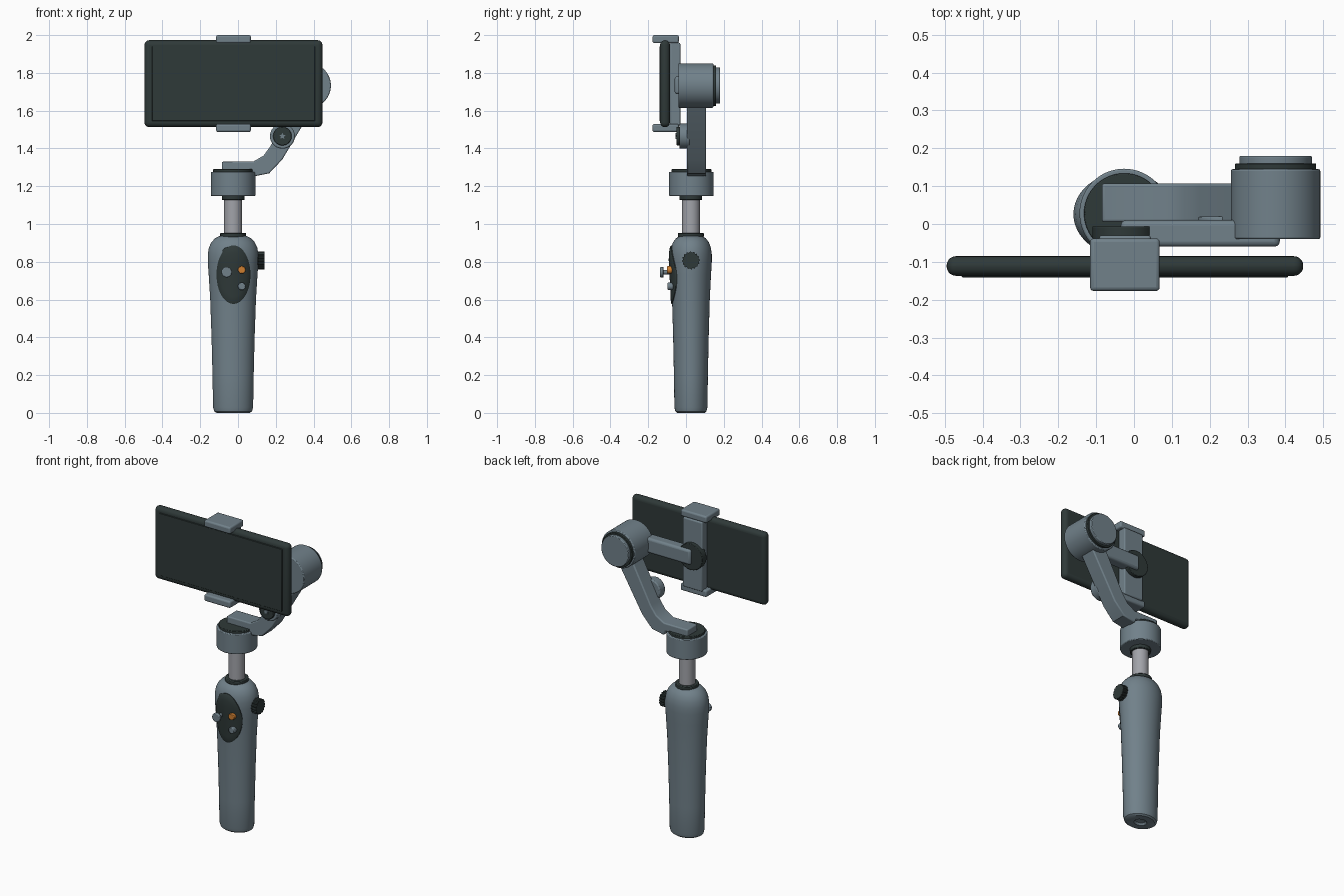
import bpy, bmesh, math
from mathutils import Matrix, Vector

if "Cube" in bpy.data.objects:
    bpy.data.objects.remove(bpy.data.objects["Cube"])


def material(name, rgb):
    m = bpy.data.materials.new(name)
    m.diffuse_color = (*rgb, 1)
    m.use_nodes = True
    m.node_tree.nodes["Principled BSDF"].inputs["Base Color"].default_value = m.diffuse_color
    return m


GREY = material("slate grey", (0.165, 0.22, 0.255))
DARK = material("charcoal", (0.028, 0.041, 0.040))
SILVER = material("silver", (0.36, 0.37, 0.40))
ORANGE = material("orange", (0.62, 0.21, 0.03))
CX, CY = -0.026, 0.026          # vertical axis of the handle


def finish(bm, name, mat, bevel=0, segs=3, smooth=True):
    bmesh.ops.recalc_face_normals(bm, faces=bm.faces)
    me = bpy.data.meshes.new(name)
    bm.to_mesh(me)
    bm.free()
    ob = bpy.data.objects.new(name, me)
    bpy.context.collection.objects.link(ob)
    me.materials.append(mat)
    if bevel:
        b = ob.modifiers.new("bevel", 'BEVEL')
        b.width, b.segments, b.limit_method = bevel, segs, 'ANGLE'
        b.angle_limit = math.radians(40)
    if smooth:
        bpy.ops.object.select_all(action='DESELECT')
        ob.select_set(True)
        bpy.context.view_layer.objects.active = ob
        bpy.ops.object.shade_smooth_by_angle(angle=math.radians(35))
    return ob


def box(name, mat, x, y, z, bevel=0.01, segs=3):
    bm = bmesh.new()
    bmesh.ops.create_cube(bm, size=1)
    for v in bm.verts:
        v.co = Vector([(r[0] + r[1]) / 2 + c * (r[1] - r[0])
                       for r, c in zip((x, y, z), v.co)])
    return finish(bm, name, mat, bevel, segs)


def prism(name, mat, pts, y0, y1, bevel=0):
    """Extrude an x-z outline from y0 to y1."""
    bm = bmesh.new()
    f = bm.faces.new([bm.verts.new((x, y0, z)) for x, z in pts])
    r = bmesh.ops.extrude_face_region(bm, geom=[f])
    for v in r["geom"]:
        if isinstance(v, bmesh.types.BMVert):
            v.co.y = y1
    return finish(bm, name, mat, bevel)


def cyl(name, mat, axis, c, r, a, b, bevel=0, n=48):
    """Cylinder from a to b along an axis; c is the centre in the other two."""
    bm = bmesh.new()
    rot = {'x': Matrix.Rotation(math.pi / 2, 4, 'Y'),
           'y': Matrix.Rotation(math.pi / 2, 4, 'X'), 'z': Matrix()}[axis]
    m = (a + b) / 2
    pos = {'x': (m, *c), 'y': (c[0], m, c[1]), 'z': (*c, m)}[axis]
    bmesh.ops.create_cone(bm, cap_ends=True, segments=n, radius1=r, radius2=r,
                          depth=abs(b - a), matrix=Matrix.Translation(pos) @ rot)
    return finish(bm, name, mat, bevel, 2)


# --- handle: oval lathe with a dimple underneath
PROFILE = [(0.0, 0.02), (0.03, 0.012), (0.04, 0.0), (0.088, 0.0), (0.1, 0.008),
           (0.106, 0.03), (0.109, 0.2), (0.114, 0.4), (0.121, 0.6), (0.129, 0.73),
           (0.134, 0.8), (0.134, 0.84), (0.128, 0.875), (0.115, 0.903),
           (0.095, 0.925), (0.072, 0.936), (0.0, 0.937)]
RATIO = 0.825
bm = bmesh.new()
N = 48
rings = []
for r, z in PROFILE:
    if r == 0:
        rings.append([bm.verts.new((CX, CY, z))])
    else:
        rings.append([bm.verts.new((CX + r * math.cos(2 * math.pi * i / N),
                                    CY + RATIO * r * math.sin(2 * math.pi * i / N), z))
                      for i in range(N)])
for a, b in zip(rings, rings[1:]):
    for i in range(N):
        j = (i + 1) % N
        ring = [a[i % len(a)], a[j % len(a)], b[j % len(b)], b[i % len(b)]]
        bm.faces.new(list(dict.fromkeys(ring)))
finish(bm, "handle", GREY)


def grip_y(x, z):
    """Front surface of the handle."""
    for (r0, z0), (r1, z1) in zip(PROFILE[5:], PROFILE[6:]):
        if z0 <= z <= z1:
            r = r0 + (r1 - r0) * (z - z0) / (z1 - z0)
            return CY - RATIO * math.sqrt(max(r * r - (x - CX) ** 2, 0))
    return CY


# --- oval control panel hugging the front of the handle
bm = bmesh.new()
center = bm.verts.new((-0.024, grip_y(-0.024, 0.732) - 0.007, 0.732))
prev = None
for k, lift in [(0.25, 0.007), (0.5, 0.007), (0.75, 0.007), (0.95, 0.007),
                (1.0, 0.004), (1.0, -0.01)]:
    ring = []
    for i in range(N):
        t = 2 * math.pi * i / N
        x, z = -0.024 + 0.09 * k * math.cos(t), 0.732 + 0.155 * k * math.sin(t)
        ring.append(bm.verts.new((x, grip_y(x, z) - lift, z)))
    for i in range(N):
        j = (i + 1) % N
        bm.faces.new([center, ring[i], ring[j]] if prev is None
                     else [prev[i], ring[i], ring[j], prev[j]])
    prev = ring
finish(bm, "control_panel", DARK)

# --- panel controls
bm = bmesh.new()
bmesh.ops.create_uvsphere(bm, u_segments=24, v_segments=12, radius=1,
                          matrix=Matrix.Translation((-0.038, -0.074, 0.853))
                          @ Matrix.Diagonal((0.045, 0.013, 0.027, 1)))
finish(bm, "panel_hood", DARK)
cyl("joystick_stem", GREY, 'y', (-0.06, 0.745), 0.012, -0.12, -0.06, n=24)
cyl("joystick_cap", GREY, 'y', (-0.06, 0.745), 0.028, -0.137, -0.118, 0.005, 32)
cyl("record_button", ORANGE, 'y', (0.02, 0.757), 0.02, -0.1, -0.06, 0.004, 32)
cyl("mode_button", GREY, 'y', (0.02, 0.67), 0.02, -0.097, -0.06, 0.004, 32)

# --- fluted side wheel
cyl("wheel_stem", DARK, 'x', (CY, 0.807), 0.03, 0.09, 0.12, n=24)
bm = bmesh.new()
TEETH = 64
wheel = [bm.verts.new((0.106, CY + r * math.cos(t), 0.807 + r * math.sin(t)))
         for t, r in ((2 * math.pi * i / TEETH, 0.047 if i % 4 < 2 else 0.042)
                      for i in range(TEETH))]
r = bmesh.ops.extrude_face_region(bm, geom=[bm.faces.new(wheel)])
for v in r["geom"]:
    if isinstance(v, bmesh.types.BMVert):
        v.co.x = 0.14
finish(bm, "side_wheel", DARK, smooth=False)

# --- extension pole and collars
C = (CX, CY)
cyl("lower_collar", DARK, 'z', C, 0.068, 0.93, 0.953, 0.004)
cyl("pole", SILVER, 'z', C, 0.048, 0.94, 1.14)
cyl("upper_collar", DARK, 'z', C, 0.06, 1.127, 1.152, 0.003)

# --- pan motor
cyl("pan_motor", GREY, 'z', (CX, 0.028), 0.118, 1.148, 1.276, 0.005, 64)
cyl("pan_motor_cap", DARK, 'z', (CX, 0.028), 0.106, 1.27, 1.29, 0.003, 64)

# --- swept pan arm rising to the roll motor
prism("pan_arm", GREY,
      [(-0.085, 1.28), (0.07, 1.28), (0.082, 1.252), (0.165, 1.268), (0.235, 1.342),
       (0.455, 1.715), (0.33, 1.715), (0.172, 1.412), (0.135, 1.362), (0.08, 1.33),
       (-0.085, 1.33)], 0.005, 0.107, 0.007)

# --- lock knob on the arm
K = (0.235, 1.465)
cyl("lock_knob_base", GREY, 'y', K, 0.066, -0.035, 0.02, 0.006)
cyl("lock_knob_face", DARK, 'y', K, 0.049, -0.05, -0.03, 0.004)
star = [(K[0] + r * math.sin(math.pi * i / 5), K[1] + r * math.cos(math.pi * i / 5))
        for i, r in enumerate([0.017, 0.009] * 5)]
prism("lock_knob_star", GREY, star, -0.056, -0.048)

# --- roll motor and roll arm
M = (0.374, 1.733)
cyl("roll_motor", GREY, 'y', M, 0.118, -0.04, 0.145, 0.005, 64)
cyl("roll_motor_ring", DARK, 'y', M, 0.107, 0.14, 0.16, 0.002, 64)
cyl("roll_motor_cap", GREY, 'y', M, 0.096, 0.155, 0.18, 0.004, 64)
box("roll_arm", GREY, (-0.035, 0.385), (-0.06, 0.01), (1.687, 1.782), 0.014)
cyl("clamp_pivot", DARK, 'y', (-0.027, 1.735), 0.083, -0.05, -0.006, 0.003)

# --- phone clamp
box("clamp_back", GREY, (-0.092, 0.045), (-0.085, -0.03), (1.52, 1.96), 0.008)
for name, z in (("top", (1.957, 2.0)), ("bottom", (1.487, 1.53))):
    box("clamp_jaw_" + name, GREY, (-0.116, 0.068), (-0.177, -0.038), z, 0.01)

# --- phone
box("phone", DARK, (-0.495, 0.447), (-0.137, -0.085), (1.513, 1.973), 0.025, 5)
box("phone_screen", DARK, (-0.455, 0.407), (-0.141, -0.13), (1.545, 1.941), 0.002, 1)
